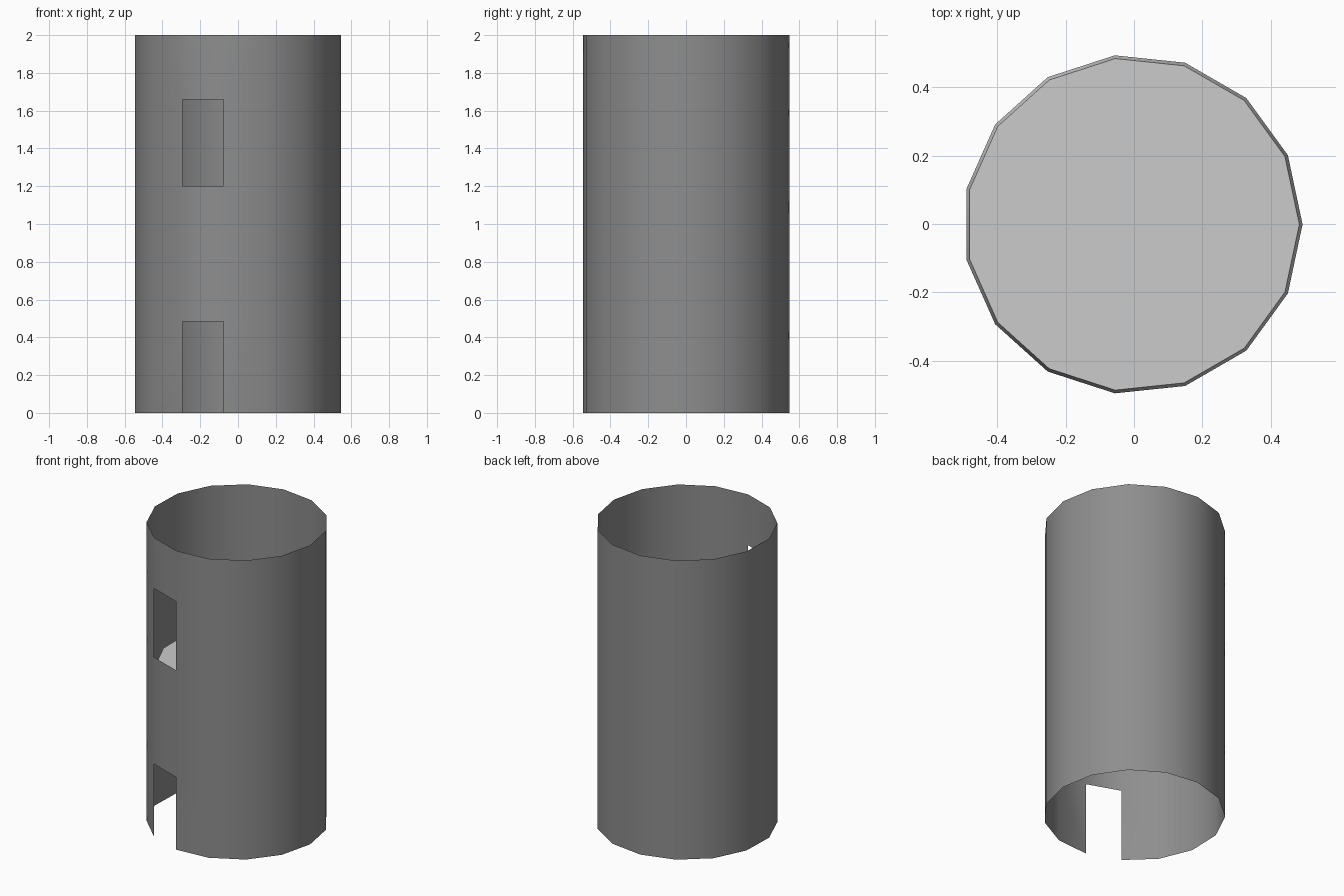
import bpy, bmesh
from math import sin, cos, pi, radians

if "Cube" in bpy.data.objects:
    bpy.data.objects.remove(bpy.data.objects["Cube"])

SIDES = 15
CX, CY = -0.004, -0.001


def ring(bm, radius, z, turn=0.0):
    """One horizontal loop of vertices."""
    return [bm.verts.new((CX + radius * cos(turn + 2 * pi * i / SIDES),
                          CY + radius * sin(turn + 2 * pi * i / SIDES), z))
            for i in range(SIDES)]


def bridge(bm, low, high, skip=None):
    """Side faces between two loops, leaving one side open if asked."""
    for i in range(SIDES):
        if i != skip:
            j = (i + 1) % SIDES
            bm.faces.new((low[i], low[j], high[j], high[i])).smooth = True


def finish(bm, name, grey):
    mesh = bpy.data.meshes.new(name)
    bm.to_mesh(mesh)
    bm.free()
    mat = bpy.data.materials.new(name + "_grey")
    mat.diffuse_color = (grey, grey, grey, 1)
    mat.use_nodes = True
    mat.node_tree.nodes["Principled BSDF"].inputs["Base Color"].default_value = mat.diffuse_color
    mesh.materials.append(mat)
    obj = bpy.data.objects.new(name, mesh)
    bpy.context.collection.objects.link(obj)
    return obj


# Outer shell: thin open tube, one side panel left open as doorway and window
OPEN_SIDE = 10
levels = [0.0, 0.485, 1.2, 1.66, 2.0]
openings = [OPEN_SIDE, None, OPEN_SIDE, None]
bm = bmesh.new()
rings = [ring(bm, 0.55, z, radians(-1.7)) for z in levels]
for low, high, skip in zip(rings, rings[1:], openings):
    bridge(bm, low, high, skip)
finish(bm, "outer_shell", 0.27)

# Inner shelf: plate with a slightly tapered rim, seen through the window
bm = bmesh.new()
bottom, top = ring(bm, 0.4965, 1.03), ring(bm, 0.487, 1.07)
bridge(bm, bottom, top)
bm.faces.new(top)
bm.faces.new(bottom[::-1])
for e in bm.edges:
    e.smooth = all(len(f.verts) == 4 for f in e.link_faces)
finish(bm, "inner_shelf", 0.56)
